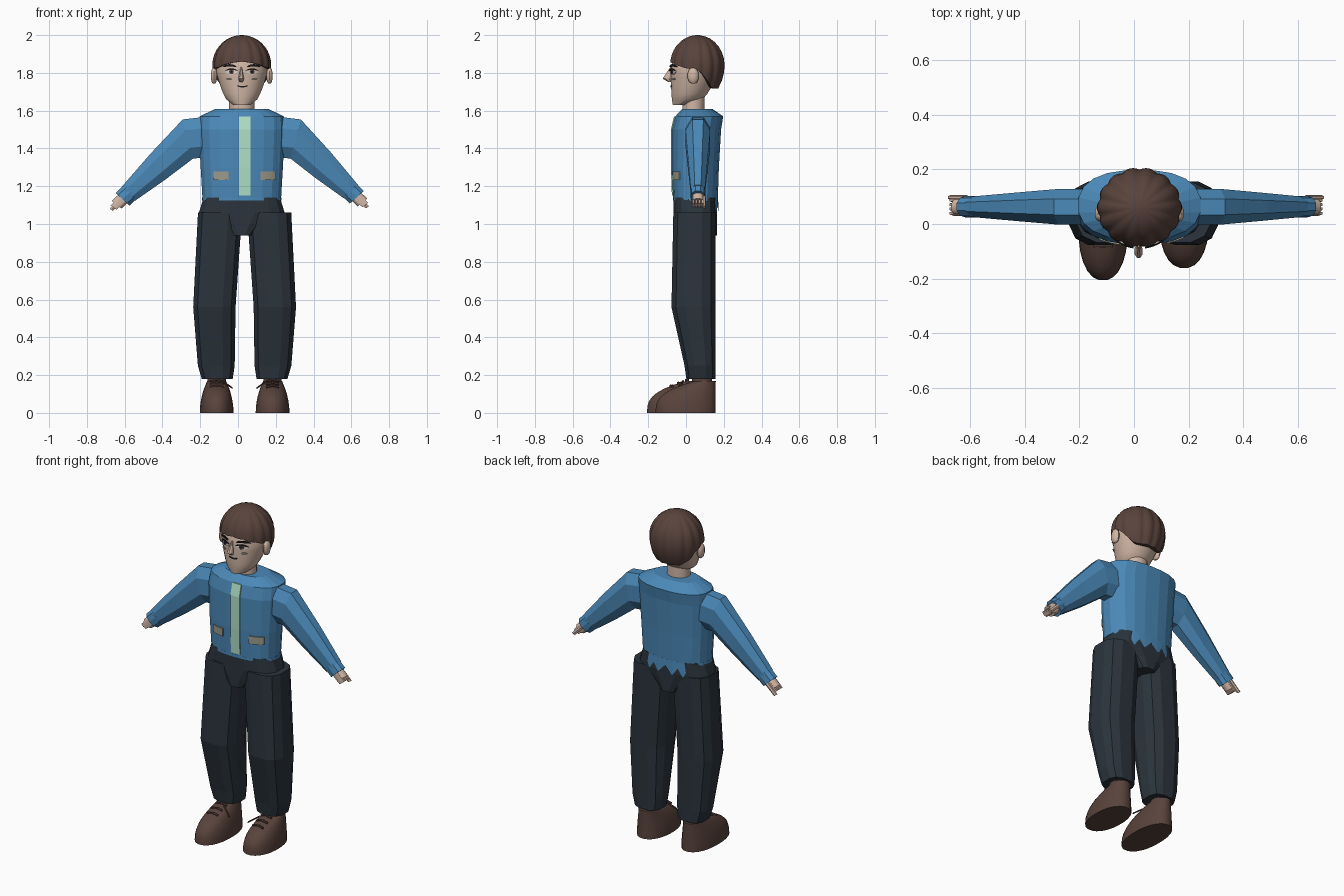
import bpy, bmesh
from math import sin, cos, pi, sqrt, radians
from mathutils import Vector

default_cube = bpy.data.objects.get("Cube")
if default_cube:
    bpy.data.objects.remove(default_cube, do_unlink=True)


def material(name, red, green, blue):
    made = bpy.data.materials.new(name)
    made.use_nodes = True
    made.diffuse_color = (red, green, blue, 1)
    shader = next(node for node in made.node_tree.nodes if node.type == 'BSDF_PRINCIPLED')
    shader.inputs["Base Color"].default_value = made.diffuse_color
    return made


BLUE = material("shirt blue", 0.07, 0.25, 0.48)
CHARCOAL = material("trouser charcoal", 0.024, 0.034, 0.045)
BROWN = material("hair and shoe brown", 0.1, 0.056, 0.045)
SKIN = material("skin", 0.64, 0.47, 0.38)
MINT = material("mint trim", 0.43, 0.74, 0.57)
STONE = material("pocket grey", 0.33, 0.32, 0.25)
BLACK = material("lash black", 0.01, 0.01, 0.01)
WHITE = material("eye white", 0.7, 0.66, 0.62)

MIDDLE = 0.02      # side to side centre of the body
DEPTH = 0.05       # front to back centre of the body
SOFT = 40          # smoothing angle of the rounded parts


def join_rings(name, rings, paint, smooth=None):
    # Equal closed rings joined into a capped solid
    mesh_builder = bmesh.new()
    loops = [[mesh_builder.verts.new(point) for point in ring] for ring in rings]
    for lower, upper in zip(loops, loops[1:]):
        for i in range(len(lower)):
            mesh_builder.faces.new((lower[i - 1], lower[i], upper[i], upper[i - 1]))
    mesh_builder.faces.new(loops[0])
    mesh_builder.faces.new(loops[-1])
    bmesh.ops.recalc_face_normals(mesh_builder, faces=mesh_builder.faces[:])
    mesh = bpy.data.meshes.new(name)
    mesh_builder.to_mesh(mesh)
    mesh_builder.free()
    mesh.materials.append(paint)
    part = bpy.data.objects.new(name, mesh)
    bpy.context.collection.objects.link(part)
    if smooth:
        bpy.ops.object.select_all(action='DESELECT')
        part.select_set(True)
        bpy.context.view_layer.objects.active = part
        bpy.ops.object.shade_smooth_by_angle(angle=radians(smooth))


def rounded(value, power):
    # Cosine or sine squared off for a superellipse
    return (1 if value >= 0 else -1) * abs(value) ** (2 / power)


def loft(name, sections, sides, paint, power=2.0, smooth=None):
    # Every section is a centre with its two half-axes
    rings = []
    for centre, across, along in sections:
        angles = [2 * pi * (i + 0.5) / sides for i in range(sides)]
        rings.append([Vector(centre) + Vector(across) * rounded(cos(angle), power)
                      + Vector(along) * rounded(sin(angle), power) for angle in angles])
    join_rings(name, rings, paint, smooth)


def level(z, half_width, half_depth, x=MIDDLE, y=DEPTH):
    # Horizontal section
    return (x, y, z), (half_width, 0, 0), (0, half_depth, 0)


def steps(count):
    return [i / count for i in range(count + 1)]


def plate(name, x, z, half_width, half_height, body, paint, lift, oval=True, bend=0.0):
    # Thin plate wrapped on the front of a rounded body of given width and depth
    body_width, body_depth, power = body
    rings = []
    for step in steps(8):
        t = 2 * step - 1
        px, middle = x + half_width * t, z - bend * t * t
        tall = half_height * (max(sqrt(1 - t * t), 0.1) if oval else 1)
        bulge = (1 - abs((px - MIDDLE) / body_width) ** power) ** (1 / power)
        front = DEPTH - body_depth * bulge - lift
        back = front + 0.006
        rings.append([(px, front, middle - tall), (px, front, middle + tall),
                      (px, back, middle + tall), (px, back, middle - tall)])
    join_rings(name, rings, paint)


# Shirt body: height, half width, centre line leaning back at the shoulders
torso = [(1.13, 0.21, DEPTH), (1.3, 0.22, DEPTH), (1.5, 0.23, 0.056), (1.57, 0.225, 0.07), (1.61, 0.14, 0.06)]
FLATNESS = 0.57
BOXY = 2.4
loft("shirt_body", [level(z, width, width * FLATNESS, y=y) for z, width, y in torso], 20, BLUE, BOXY)

# Ragged hem, hanging lower at the back
hem_top, hem_width, _ = torso[0]
upper_edge, lower_edge = [], []
for i in range(40):
    angle = 2 * pi * i / 40
    x = hem_width * rounded(cos(angle), BOXY)
    y = hem_width * FLATNESS * rounded(sin(angle), BOXY)
    drop = 0.04 + 0.03 * (i % 2) + 0.01 * sin(3 * i) if sin(angle) > 0.35 else 0.005
    flare = 1 + drop / 2
    upper_edge.append((MIDDLE + x, DEPTH + y, hem_top + 0.01))
    lower_edge.append((MIDDLE + x * flare, DEPTH + y * flare, hem_top - drop))
join_rings("shirt_hem", [upper_edge, lower_edge], BLUE)

# Front trim following the shirt, and pockets
trim = []
for z, width, y in torso[:-1]:
    front = y - width * FLATNESS - 0.005
    z = max(z, 1.15)
    trim.append([(0.005, front, z), (0.065, front, z),
                 (0.065, front + 0.008, z), (0.005, front + 0.008, z)])
join_rings("front_trim", trim, MINT)
CHEST = (0.22, 0.22 * FLATNESS, BOXY)
for side, x in (("right", -0.09), ("left", 0.16)):
    plate(side + "_pocket", x, 1.255, 0.04, 0.023, CHEST, STONE, 0.004, oval=False)

# Trouser hips tapering to the crotch
hips = [(1.14, 0.205), (1.06, 0.23), (1, 0.13), (0.94, 0.06)]
loft("hips", [level(z, width, 0.117) for z, width in hips], 16, CHARCOAL, 2.8)

# Leg sections: height, distance from the middle, half width, front edge
leg = [(0.18, 0.145, 0.084, 0), (0.25, 0.15, 0.1, -0.01), (0.56, 0.16, 0.115, -0.08), (1.06, 0.13, 0.12, -0.07)]
TROUSER_BACK = 0.158
STANCE = 0.035     # middle of the legs

for side, sign, foot_length, wrist in (("right", -1, 0.365, (0.6, 1.16)), ("left", 1, 0.32, (0.58, 1.17))):
    sections = []
    for z, distance, half, front in leg:
        sections.append(level(z, half, (TROUSER_BACK - front) / 2,
                              STANCE + sign * distance, (TROUSER_BACK + front) / 2))
    loft(side + "_leg", sections, 12, CHARCOAL, 2.7)

    # Shoe, narrowing upward with a sloping toe
    foot_x = STANCE + sign * 0.148
    sections = []
    for t in steps(8):
        half = (foot_length - 0.21 * t ** 3) / 2
        sections.append(level(0.17 * t, 0.09 - 0.04 * t * t, half, foot_x, TROUSER_BACK - half))
    loft(side + "_shoe", sections, 24, BROWN, 2.2, SOFT)
    loft(side + "_sock", [level(z, 0.05, 0.055, foot_x, 0.085) for z in (0.15, 0.22)], 12, BROWN, smooth=SOFT)

    # Laces across the instep, with one loose end
    for t in steps(2):
        y, z = 0.08 * t - 0.22 * foot_length, 0.145 + 0.03 * t
        loft(f"{side}_lace_{t}", [((foot_x + 0.035 * end, y, z - 0.008 * abs(end)), (0, 0.007, 0), (0, 0, 0.006))
                                  for end in (-1, 0, 1)], 6, BROWN)
    loft(side + "_lace_end", [((foot_x - sign * reach, -reach / 2, 0.19 - 0.7 * reach), (0, 0.006, 0), (0, 0, 0.005))
                              for reach in (0.03, 0.085)], 6, BROWN)

    shoulder = Vector((0.285, 0.063, 1.45))
    wrist_point = Vector((wrist[0], shoulder.y, wrist[1]))

    def arm_section(t, half, half_depth, sideways=0.0):
        # Section across the arm line, leaning more toward the hand
        centre = shoulder + (wrist_point - shoulder) * t
        lean = radians(15 + 30 * t)
        x = MIDDLE + sign * centre.x
        return ((x, centre.y + sideways, min(centre.z, 1.46)),
                (sign * half * sin(lean), 0, half * cos(lean)), (0, half_depth, 0))

    # Sleeve, cuff and hand
    loft(side + "_sleeve", [arm_section(t, 0.115 - 0.06 * max(t, 0), 0.07 - 0.03 * max(t, 0))
                            for t in (-0.3, 0, 0.5, 1)], 8, BLUE, 2.2)
    loft(side + "_cuff", [arm_section(t, 0.052, 0.04) for t in (0.96, 1.1)], 10, BLUE, 2.2)
    loft(side + "_hand", [arm_section(t, 0.034, 0.032) for t in (1, 1.1, 1.2)], 10, SKIN, 2.3, SOFT)
    for finger in range(4):
        sideways = 0.016 * (finger - 1.5)
        loft(f"{side}_finger_{finger}", [arm_section(t, 0.022, 0.009, sideways) for t in (1.1, 1.25)],
             6, SKIN, smooth=SOFT)
    loft(side + "_thumb", [arm_section(t, 0.012, 0.009, 0.034) for t in (1.1, 1.29)], 6, SKIN, smooth=SOFT)

# Neck and head, widening from the chin to the brow
loft("neck", [level(z, 0.068, 0.06, y=0.04) for z in (1.59, 1.72)], 16, SKIN, smooth=SOFT)
sections = []
for t in steps(6):
    width = 0.045 + 0.093 * sqrt(t)
    depth = 0.01 + 0.87 * width
    sections.append(level(1.63 + 0.18 * t, width, depth, y=depth - 0.08 + 0.01 * (1 - t) ** 4))
sections += [level(z, width, width, y=0.06) for z, width in ((1.88, 0.13), (1.93, 0.09))]
loft("head", sections, 24, SKIN, smooth=SOFT)

# Nose, a slim wedge ending in a tip
sections = [level(1.83 - 0.06 * t, 0.004 + 0.012 * t, 0.004 + 0.022 * t, 0.017, -0.08 - 0.02 * t) for t in steps(3)]
sections.append(level(1.752, 0.01, 0.01, 0.017, -0.085))
loft("nose", sections, 8, SKIN)

# Painted face and ears
FACE = (0.14, 0.13, 2)
for side, sign in (("right", -1), ("left", 1)):
    eye = MIDDLE + sign * 0.055
    plate(side + "_eye", eye, 1.806, 0.032, 0.014, FACE, WHITE, 0.005)
    plate(side + "_iris", eye, 1.806, 0.013, 0.013, FACE, BROWN, 0.008)
    plate(side + "_pupil", eye, 1.806, 0.006, 0.006, FACE, BLACK, 0.01)
    plate(side + "_lash", eye, 1.82, 0.034, 0.004, FACE, BLACK, 0.011, bend=0.009)
    plate(side + "_brow", eye + sign * 0.008, 1.84, 0.036, 0.006, FACE, BLACK, 0.01, bend=0.008)
    plate(side + "_cheek", eye + sign * 0.012, 1.768, 0.016, 0.005, FACE, STONE, 0.006)
    ear_sizes = [(1.785 - 0.042 * cos(pi * t), 0.3 + 0.7 * sin(pi * t)) for t in steps(5)]
    loft(side + "_ear", [level(z, 0.018 * size, 0.03 * size, MIDDLE + sign * 0.147, 0.038)
                         for z, size in ear_sizes], 10, SKIN, smooth=SOFT)
plate("mouth", MIDDLE + 0.004, 1.727, 0.03, 0.004, FACE, BLACK, 0.002, bend=-0.005)

# Lobed hair swept from the crown, arched over the face and long at the nape
WIDEST = 1.84
rings = []
for t in steps(10) + [None]:
    ring = []
    for i in range(84):
        angle = 2 * pi * i / 84
        lobe = abs(sin(7 * angle))
        nape = min(max((cos(angle) + 0.1) / 0.9, 0), 1)
        edge = 1.818 + 0.04 * max(-cos(angle), 0) ** 2 - 0.1 * nape * nape * (3 - 2 * nape)
        sweep = 1 if t is None else 0.04 + 0.96 * t
        z = 2 - (2 - edge) * (1 - cos(sweep * pi / 2))
        rise = (z - WIDEST) / (0.16 if z > WIDEST else 0.19)
        radius = sqrt(1 - rise * rise) * (0.945 + 0.055 * lobe)
        if t is None:
            radius *= 0.86
        ring.append((MIDDLE + 0.156 * radius * sin(angle), 0.06 + 0.147 * radius * cos(angle), z))
    rings.append(ring)
join_rings("hair", rings, BROWN, SOFT)
